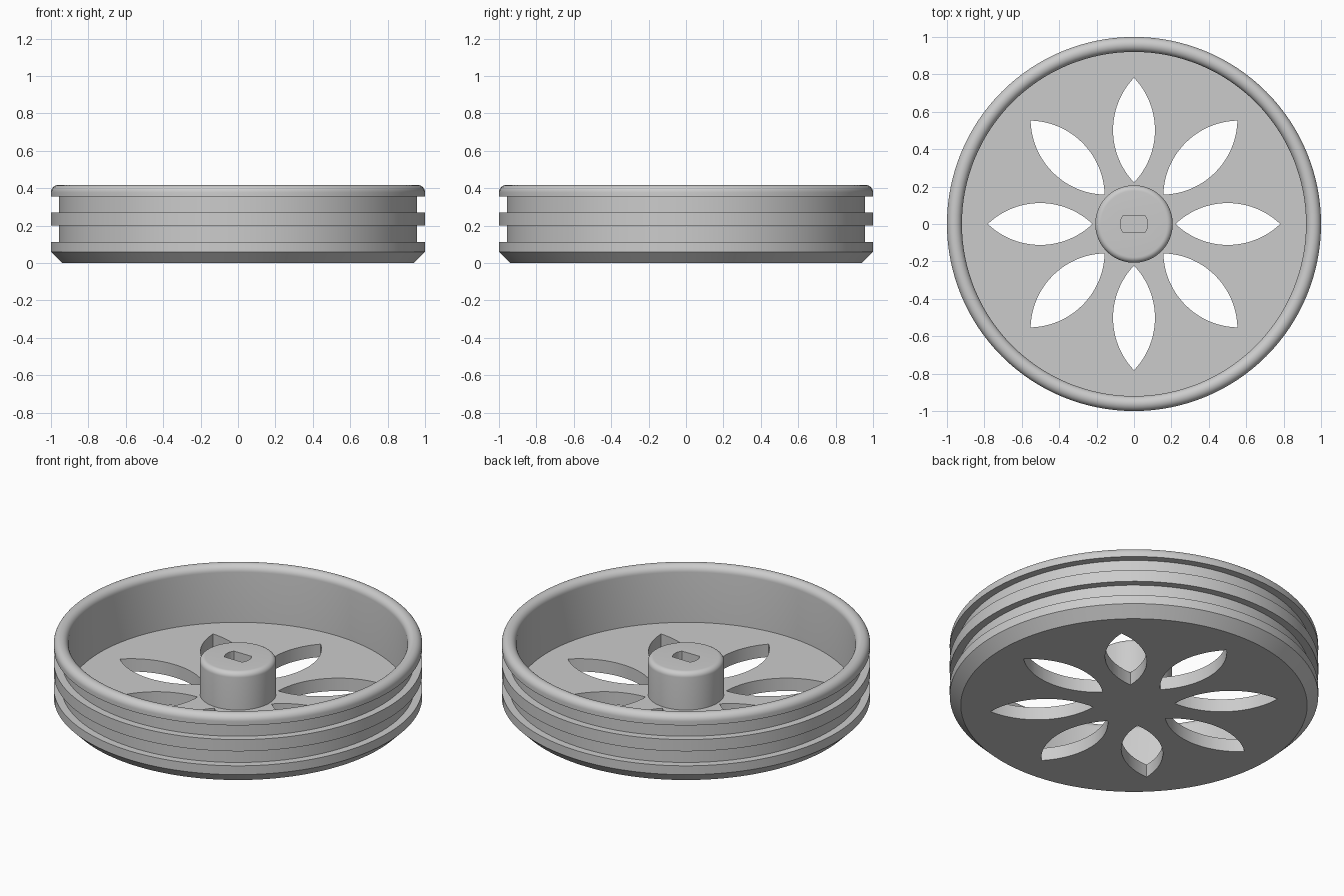
import bpy, bmesh
from math import pi, sin, cos, atan2, sqrt, radians

cube = bpy.data.objects.get("Cube")
if cube:
    bpy.data.objects.remove(cube, do_unlink=True)

grey = bpy.data.materials.new("plain_grey")
grey.use_nodes = True
colour = (0.6, 0.6, 0.6, 1)
grey.diffuse_color = colour
grey.node_tree.nodes["Principled BSDF"].inputs["Base Color"].default_value = colour


def arc(cx, cy, r, start, end, steps):
    angles = [start + (end - start) * i / steps for i in range(steps + 1)]
    return [(cx + r * cos(a), cy + r * sin(a)) for a in angles]


def finish(name, bm):
    bmesh.ops.remove_doubles(bm, verts=bm.verts, dist=1e-5)
    bmesh.ops.recalc_face_normals(bm, faces=bm.faces)
    mesh = bpy.data.meshes.new(name)
    bm.to_mesh(mesh)
    bm.free()
    mesh.materials.append(grey)
    obj = bpy.data.objects.new(name, mesh)
    bpy.context.collection.objects.link(obj)
    return obj


def lathe(name, profile, steps=128):
    """Spin an (r, z) profile, running from axis to axis, about z."""
    bm = bmesh.new()
    verts = [bm.verts.new((r, 0, z)) for r, z in profile]
    edges = [bm.edges.new(pair) for pair in zip(verts, verts[1:])]
    bmesh.ops.spin(bm, geom=verts + edges, cent=(0, 0, 0), axis=(0, 0, 1),
                   angle=2 * pi, steps=steps, use_merge=True)
    return finish(name, bm)


def prisms(name, outlines, z0, z1):
    bm = bmesh.new()
    for outline in outlines:
        face = bm.faces.new([bm.verts.new((x, y, z0)) for x, y in outline])
        new = bmesh.ops.extrude_face_region(bm, geom=[face])["geom"]
        top = [v for v in new if isinstance(v, bmesh.types.BMVert)]
        bmesh.ops.translate(bm, verts=top, vec=(0, 0, z1 - z0))
    return finish(name, bm)


def cut(target, cutter):
    cutter.hide_render = True
    mod = target.modifiers.new("cut", "BOOLEAN")
    mod.operation, mod.solver, mod.object = "DIFFERENCE", "EXACT", cutter
    bpy.ops.object.select_all(action="DESELECT")
    target.select_set(True)
    bpy.context.view_layer.objects.active = target
    bpy.ops.object.modifier_apply(modifier=mod.name)
    bpy.data.objects.remove(cutter, do_unlink=True)
    bpy.ops.object.shade_smooth_by_angle(angle=radians(30))


FLOOR, TOP, GROOVE, BEAD = 0.077, 0.417, 0.957, 0.04

# Wheel: chamfered foot, two belt grooves, rounded lip, dished floor
outer = [(0, 0), (0.94, 0), (1, 0.06), (1, 0.113), (GROOVE, 0.113), (GROOVE, 0.2),
         (1, 0.2), (1, 0.27), (GROOVE, 0.27), (GROOVE, 0.355), (1, 0.355)]
lip = arc(1 - BEAD, TOP - BEAD, BEAD, 0, pi, 16)
wheel = lathe("wheel", outer + lip + [(1 - 2 * BEAD, FLOOR), (0, FLOOR)])

# Eight pointed petal openings, each bounded by two arcs
half_len, half_wid, mid = 0.28, 0.112, 0.502
R = (half_len ** 2 + half_wid ** 2) / (2 * half_wid)
a = atan2(half_len, R - half_wid)
side = arc(mid, half_wid - R, R, pi / 2 - a, pi / 2 + a, 24)
petal = side + [(x, -y) for x, y in side[-2:0:-1]]
petals = []
for k in range(8):
    c, s = cos(k * pi / 4), sin(k * pi / 4)
    petals.append([(x * c - y * s, x * s + y * c) for x, y in petal])
cut(wheel, prisms("petal_cutter", petals, -0.1, 0.2))

# Hub with rounded top edge
HUB_R, HUB_TOP, FILLET = 0.207, 0.301, 0.03
hub = lathe("hub", [(0, FLOOR - 0.02), (HUB_R, FLOOR - 0.02)]
            + arc(HUB_R - FILLET, HUB_TOP - FILLET, FILLET, 0, pi / 2, 8)
            + [(0, HUB_TOP)], 96)

# Blind axle slot: a round hole with two flats
slot_r, flat = 0.073, 0.045
b = atan2(flat, sqrt(slot_r ** 2 - flat ** 2))
slot = arc(0, 0, slot_r, -b, b, 10) + arc(0, 0, slot_r, pi - b, pi + b, 10)
cut(hub, prisms("slot_cutter", [slot], FLOOR, 0.5))
